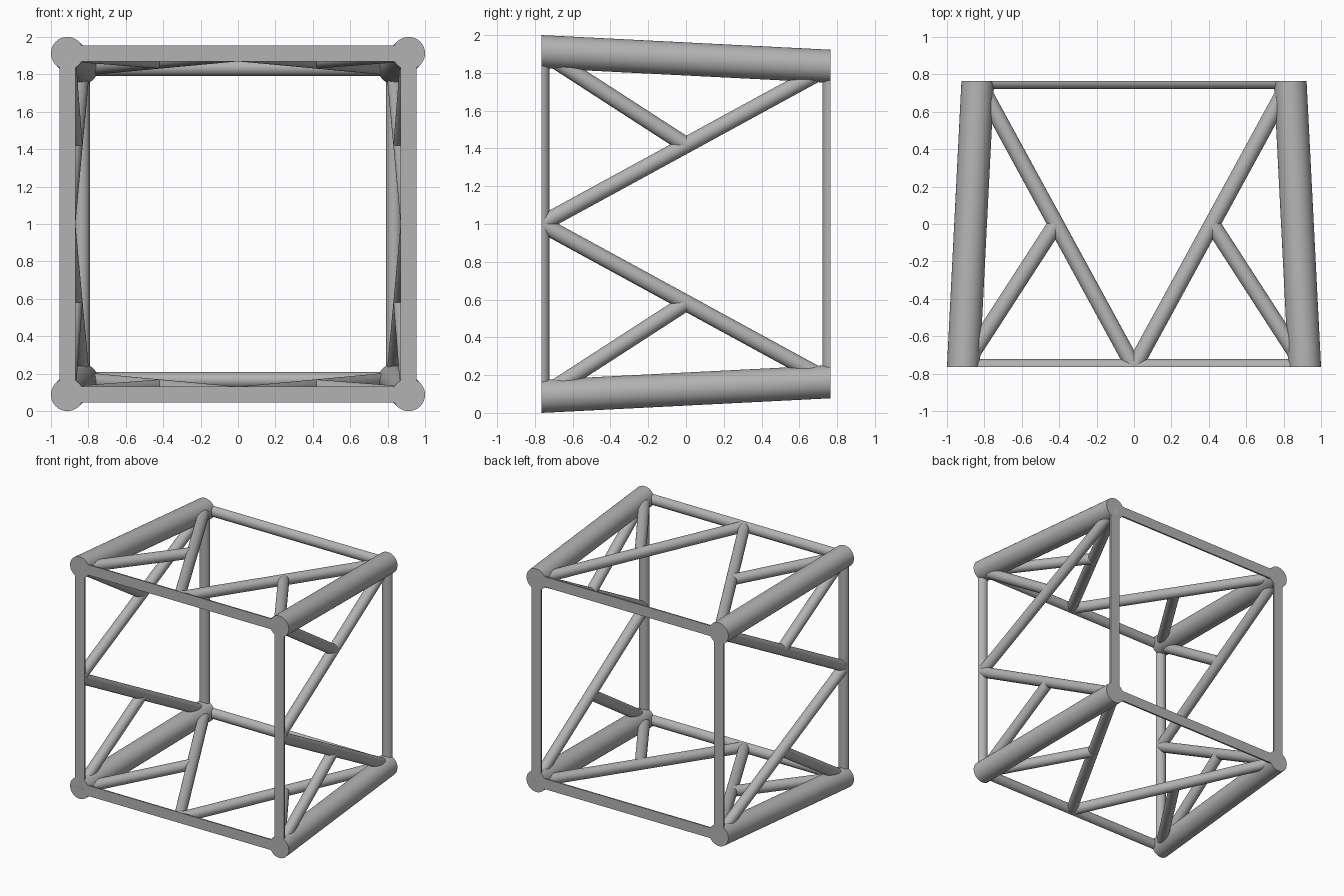
import bpy
import bmesh
import math
from mathutils import Vector, Matrix

cube = bpy.data.objects.get("Cube")
if cube:
    bpy.data.objects.remove(cube, do_unlink=True)

HALF = 0.765            # half depth of the truss section
FRONT, BACK = 0.9125, 0.835   # leg axis offset at the wide and narrow ends
LEG_R, BAR_R = 0.0875, 0.043

steel = bpy.data.materials.new("grey steel")
steel.use_nodes = True
GREY = (0.45, 0.45, 0.45, 1.0)
steel.diffuse_color = GREY
steel.node_tree.nodes["Principled BSDF"].inputs["Base Color"].default_value = GREY


def tube(name, a, b, radius, turn, extend=(0.0, 0.0), sides=32):
    """Round tube from a to b, trimmed flat at both end planes of the section."""
    a, b = Vector(a), Vector(b)
    d = (b - a).normalized()
    a, b = a - d * extend[0], b + d * extend[1]
    bm = bmesh.new()
    bmesh.ops.create_cone(bm, cap_ends=True, segments=sides, radius1=radius,
                          radius2=radius, depth=(b - a).length)
    rot = d.to_track_quat('Z', 'Y').to_matrix().to_4x4()
    bmesh.ops.transform(bm, matrix=Matrix.Translation((a + b) / 2) @ rot, verts=bm.verts)
    for side in (-1, 1):
        cut = bmesh.ops.bisect_plane(
            bm, geom=bm.verts[:] + bm.edges[:] + bm.faces[:], dist=1e-5,
            plane_co=(0, side * HALF, 0), plane_no=(0, side, 0), clear_outer=True)
        rim = [e for e in cut["geom_cut"]
               if isinstance(e, bmesh.types.BMEdge) and e.is_boundary]
        if rim:
            bmesh.ops.holes_fill(bm, edges=rim, sides=0)
    # turn around the section axis and lift to stand on the ground
    place = Matrix.Translation((0, 0, 1)) @ Matrix.Rotation(turn, 4, 'Y')
    bmesh.ops.transform(bm, matrix=place, verts=bm.verts)
    bmesh.ops.recalc_face_normals(bm, faces=bm.faces)
    mesh = bpy.data.meshes.new(name)
    bm.to_mesh(mesh)
    bm.free()
    mesh.materials.append(steel)
    obj = bpy.data.objects.new(name, mesh)
    bpy.context.collection.objects.link(obj)
    bpy.ops.object.select_all(action='DESELECT')
    obj.select_set(True)
    bpy.context.view_layer.objects.active = obj
    bpy.ops.object.shade_smooth_by_angle(angle=math.radians(35))
    return obj


# Each of the four sides is the top side turned by a quarter
for i, side in enumerate(("top", "left", "bottom", "right")):
    turn = i * math.pi / 2
    # main leg on one corner
    tube(f"leg_{i + 1}", (FRONT, -HALF, FRONT), (BACK, HALF, BACK),
         LEG_R, turn, (0.1, 0.1), 48)
    # cross bars, halved by the end planes
    tube(f"{side}_front_bar", (-FRONT, -HALF, FRONT), (FRONT, -HALF, FRONT), BAR_R, turn)
    tube(f"{side}_back_bar", (-BACK, HALF, BACK), (BACK, HALF, BACK), BAR_R, turn)
    # mirrored main diagonals and short struts
    for s, half in ((1, "a"), (-1, "b")):
        foot = (0, -HALF, FRONT)
        corner = (s * BACK, HALF, BACK)
        middle = (Vector(foot) + Vector(corner)) / 2
        tube(f"{side}_diagonal_{half}", foot, corner, BAR_R, turn, (0.1, 0.0))
        tube(f"{side}_strut_{half}", (s * FRONT, -HALF, FRONT), middle, BAR_R, turn)
